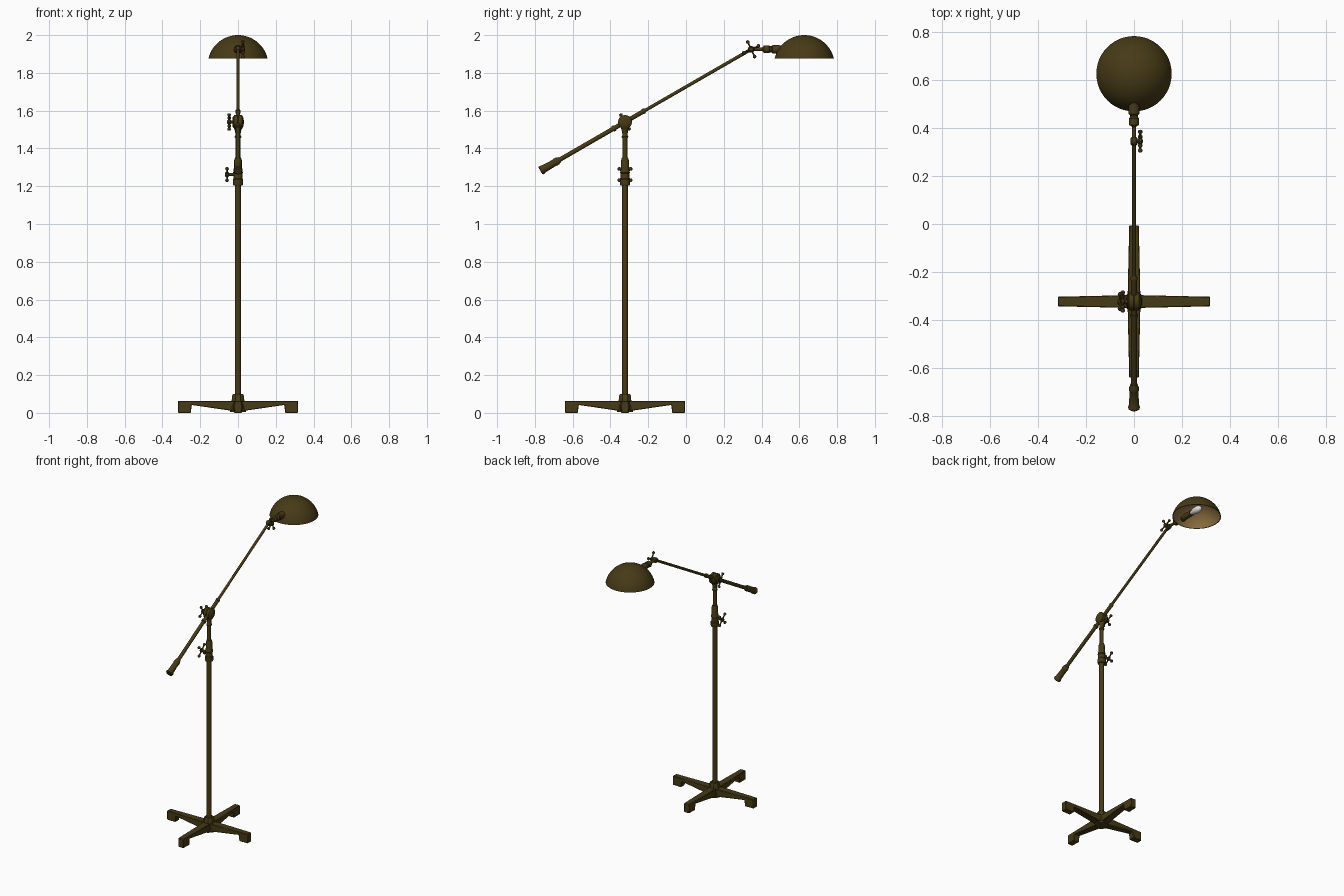
import bpy, bmesh, math
from mathutils import Vector, Matrix

if "Cube" in bpy.data.objects:
    bpy.data.objects.remove(bpy.data.objects["Cube"])


def material(name, rgb):
    m = bpy.data.materials.new(name)
    m.diffuse_color = (*rgb, 1)
    m.use_nodes = True
    m.node_tree.nodes["Principled BSDF"].inputs["Base Color"].default_value = m.diffuse_color
    return m


BRONZE = material("dark bronze", (0.062, 0.042, 0.008))
LINING = material("tan lining", (0.26, 0.155, 0.05))
GLASS = material("bulb white", (0.75, 0.75, 0.78))
PY = -0.323                                   # pole position on y
UP, X, Y = Vector((0, 0, 1)), Vector((1, 0, 0)), Vector((0, 1, 0))
ARM = Vector((0, math.cos(math.radians(30)), math.sin(math.radians(30))))
PIVOT = Vector((0, PY, 1.54))
HEAD = Vector((0, 0.345, 1.925))


def finish(name, bm, mats, angle=35):
    bmesh.ops.remove_doubles(bm, verts=bm.verts, dist=1e-5)
    bmesh.ops.recalc_face_normals(bm, faces=bm.faces)
    me = bpy.data.meshes.new(name)
    bm.to_mesh(me)
    bm.free()
    for m in mats:
        me.materials.append(m)
    me.shade_smooth()
    me.set_sharp_from_angle(angle=math.radians(angle))
    ob = bpy.data.objects.new(name, me)
    bpy.context.collection.objects.link(ob)
    return ob


def lathe(name, profile, origin=(0, 0, 0), axis=UP, seg=24, mats=(BRONZE,), turn=0):
    """Spin (radius, height) points around an axis; ends on the axis close it."""
    bm = bmesh.new()
    vs = [bm.verts.new((r, 0, h)) for r, h in profile]
    es = [bm.edges.new(p) for p in zip(vs, vs[1:])]
    bmesh.ops.spin(bm, geom=vs + es, cent=(0, 0, 0), axis=(0, 0, 1),
                   angle=2 * math.pi, steps=seg)
    rot = Vector(axis).to_track_quat('Z', 'Y').to_matrix().to_4x4()
    bm.transform(Matrix.Translation(origin) @ rot @ Matrix.Rotation(turn, 4, 'Z'))
    return finish(name, bm, mats)


def rod(name, a, b, r, seg=20):
    a, b = Vector(a), Vector(b)
    l = (b - a).length
    return lathe(name, [(0, 0), (r, 0), (r, l), (0, l)], a, b - a, seg)


def knob(name, start, side, length, turn):
    """Threaded stem, small hub and four ball-tipped spokes."""
    start = Vector(start)
    c = start + X * side * length
    rod(name + "_stem", start, c, 0.008)
    lathe(name + "_hub", [(0, -.010), (.010, -.010), (.014, -.005), (.014, .005),
                          (.009, .010), (0, .011)], c, X * side)
    for i in range(4):
        a = turn + i * math.pi / 2
        d = Vector((0, math.cos(a), math.sin(a)))
        lathe(f"{name}_spoke_{i + 1}",
              [(0, 0), (.0055, 0), (.004, .025), (.0045, .033), (.0085, .038),
               (.010, .043), (.0085, .048), (.004, .051), (0, .052)], c, d, 12)


# base: four tapered arms with feet
side = [(0, .064), (.317, .064), (.317, 0), (.25, 0), (.245, .042), (0, .006)]
for i in range(4):
    bm = bmesh.new()
    rings = []
    for s in (-1, 1):
        rings.append([bm.verts.new((d, s * (.027 - .007 * d / .317), z)) for d, z in side])
    bm.faces.new(rings[0])
    bm.faces.new(rings[1])
    for j in range(len(side)):
        k = (j + 1) % len(side)
        bm.faces.new((rings[0][j], rings[0][k], rings[1][k], rings[1][j]))
    bm.transform(Matrix.Translation((0, PY, 0)) @ Matrix.Rotation(i * math.pi / 2, 4, 'Z'))
    ob = finish(f"base_arm_{i + 1}", bm, [BRONZE])
    bev = ob.modifiers.new("edge", 'BEVEL')
    bev.width, bev.segments = 0.003, 1

base = (0, PY, 0)
lathe("base_hub", [(0, .004), (.045, .004), (.045, .03), (.036, .068), (.034, .09),
                   (.028, .1), (0, .1)], base, seg=8, turn=math.pi / 8)
# pole, clamp collar and inner tube
rod("pole", (0, PY, .08), (0, PY, 1.22), .0165)
lathe("height_clamp", [(0, 1.205), (.025, 1.205), (.027, 1.212), (.027, 1.235), (.023, 1.24),
                       (.023, 1.268), (.026, 1.272), (.022, 1.29), (.021, 1.335),
                       (.016, 1.352), (0, 1.352)], base)
rod("inner_tube", (0, PY, 1.34), (0, PY, 1.47), .0125)
lathe("pivot_neck", [(0, 1.455), (.016, 1.455), (.018, 1.462), (.014, 1.47), (.015, 1.49),
                     (.021, 1.505), (.021, 1.53), (0, 1.53)], base)
knob("height_knob", (-.015, PY, 1.262), -1, .043, math.radians(45))

# tilting joint
lathe("pivot_barrel", [(0, -.03), (.027, -.03), (.029, -.024), (.037, -.020), (.037, -.003),
                       (.034, 0), (.037, .003), (.037, .020), (.030, .025), (.018, .03),
                       (0, .031)], PIVOT, X, 32)
knob("pivot_knob", (-.025, PY, 1.54), -1, .022, math.radians(30))

# boom: thick rear sleeve, thin front rod, counterweight grip
rod("boom_sleeve", PIVOT - ARM * .43, PIVOT + ARM * .115, .0118)
rod("boom_rod", PIVOT, HEAD, .0088)
lathe("sleeve_collar", [(0, 0), (.014, 0), (.014, .012), (.009, .02), (0, .02)],
      PIVOT + ARM * .105, ARM)
lathe("rear_collar", [(0, 0), (.016, 0), (.016, .014), (0, .014)], PIVOT - ARM * .075, ARM)
lathe("counterweight", [(0, 0), (.02, 0), (.024, .004), (.024, .012), (.021, .018),
                        (.0185, .085), (.0205, .09), (.0205, .102), (.015, .118),
                        (0, .118)], PIVOT - ARM * .517, ARM)

# head joint and neck
lathe("head_joint", [(0, -.014), (.013, -.014), (.018, -.009), (.018, .009),
                     (.013, .014), (0, .014)], HEAD, X)
knob("head_knob", HEAD + X * .01, 1, .016, math.radians(25))
lathe("shade_neck", [(0, 0), (.009, 0), (.009, .06), (.015, .064), (.021, .068), (.021, .095),
                     (.017, .1), (.017, .108), (.023, .114), (.023, .15), (0, .15)],
      HEAD, Y)

# dome shade: outer shell plus lining
R, H = .161, .125


def dome(r, top, n=14):
    amax = math.acos((r - H) / r) if r == R else math.acos((R - H) / r)
    return [(r * math.sin(amax * i / n), top - r + r * math.cos(amax * i / n))
            for i in range(n + 1)]


outer, inner = dome(R, 2.0), dome(R - .004, 1.996)
shade = lathe("shade", outer + inner[::-1], (0, .626, 0), UP, 48, (BRONZE, LINING))
for p in shade.data.polygons:
    out = p.center - Vector((0, .626, 1.839))
    if p.normal.dot(out) < -.05:
        p.material_index = 1

# lamp socket and bulb inside the shade
rod("lamp_socket", (0, .48, 1.925), (0, .575, 1.925), .019)
lathe("bulb", [(0, 0), (.013, 0), (.015, .012), (.021, .035), (.023, .055), (.021, .075),
               (.014, .09), (.007, .095), (0, .096)], (0, .572, 1.925), Y, 24, (GLASS,))
